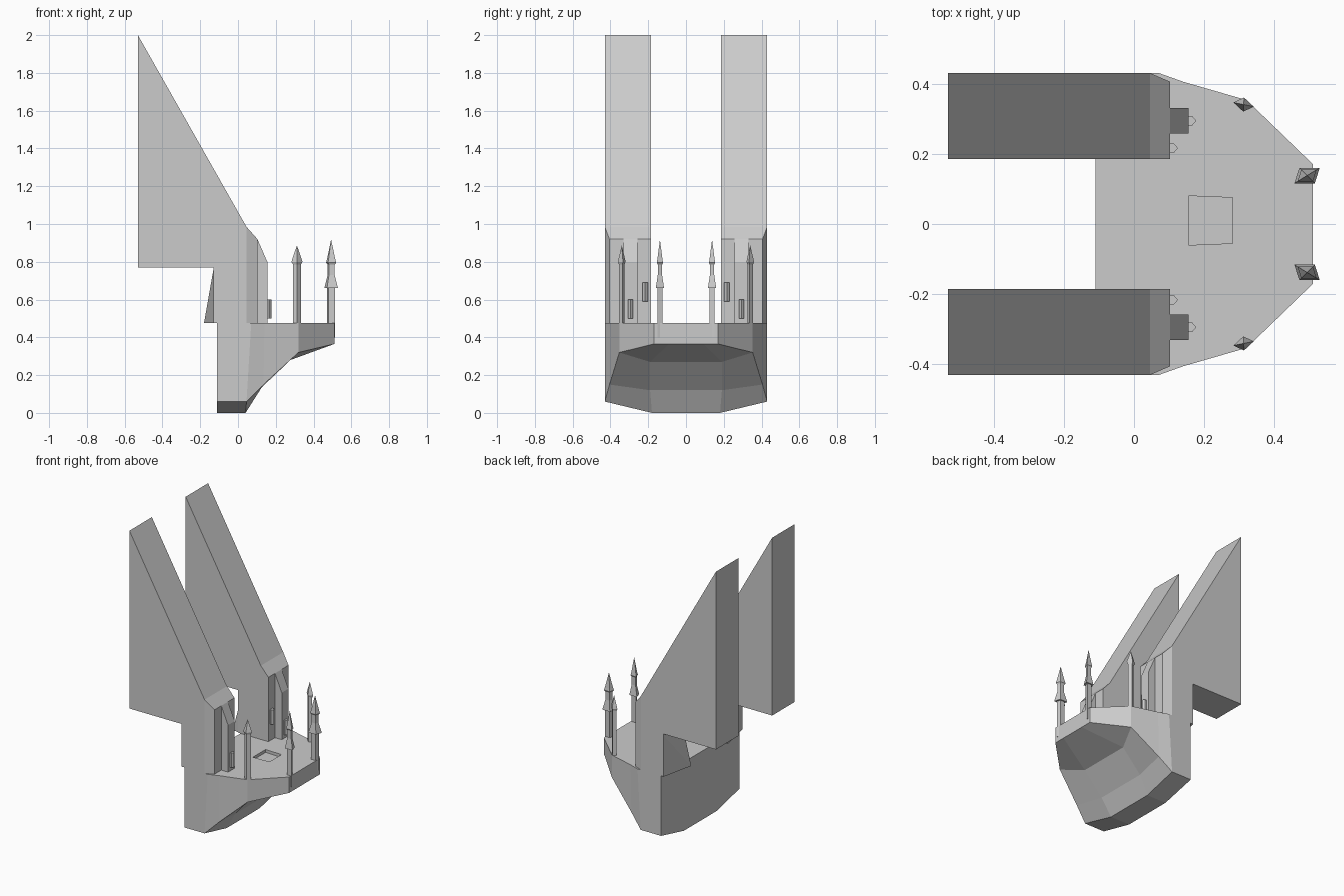
import bpy, bmesh
from mathutils import Vector

cube = bpy.data.objects.get("Cube")
if cube:
    bpy.data.objects.remove(cube, do_unlink=True)

stone = bpy.data.materials.new("stone_grey")
stone.use_nodes = True
stone.diffuse_color = (0.6, 0.6, 0.6, 1)
stone.node_tree.nodes["Principled BSDF"].inputs["Base Color"].default_value = (0.6, 0.6, 0.6, 1)

DECK = 0.475


def finish(name, bm, recalc=True):
    if recalc:
        bmesh.ops.recalc_face_normals(bm, faces=bm.faces[:])
    mesh = bpy.data.meshes.new(name)
    bm.to_mesh(mesh)
    bm.free()
    mesh.materials.append(stone)
    obj = bpy.data.objects.new(name, mesh)
    bpy.context.collection.objects.link(obj)
    return obj


def loft(name, rings):
    """Skin equal-length closed rings and cap both ends."""
    bm = bmesh.new()
    rows = [[bm.verts.new(p) for p in ring] for ring in rings]
    n = len(rows[0])
    for a, b in zip(rows, rows[1:]):
        for i in range(n):
            j = (i + 1) % n
            bm.faces.new((a[i], a[j], b[j], b[i]))
    bm.faces.new(rows[0])
    bm.faces.new(rows[-1])
    return finish(name, bm)


def prism(name, outline, shift):
    """Sweep a flat outline along a straight vector."""
    shift = Vector(shift)
    return loft(name, [outline, [Vector(p) + shift for p in outline]])


def panel(name, corners):
    """Raised panel with a bevelled rim and a sunken middle."""
    bm = bmesh.new()
    face = bm.faces.new([bm.verts.new(c) for c in corners])
    face.normal_update()
    if face.normal.x < 0:
        face.normal_flip()
    for width, depth in ((0.006, 0.014), (0.008, 0), (0.008, -0.009)):
        bmesh.ops.inset_region(bm, faces=[face], thickness=width, depth=depth)
    return finish(name, bm, recalc=False)


def tower(name, centre, a, b, profile):
    """Four-sided spire from (height, scale) pairs."""
    a, b, c = Vector(a), Vector(b), Vector(centre)
    rings = []
    for z, k in profile:
        corners = [c + k * (u * a + v * b) for u, v in ((1, 1), (1, -1), (-1, -1), (-1, 1))]
        rings.append([(p.x, p.y, z) for p in corners])
    return loft(name, rings)


# Hull: stations of (top x, side x, keel x, side y, side z, keel y, keel z)
stations = [
    (-0.11, -0.11, -0.11, 0.43, 0.06, 0.18, 0.0),
    (0.07, 0.045, 0.04, 0.43, 0.06, 0.18, 0.0),
    (0.14, 0.135, 0.11, 0.405, 0.15, 0.19, 0.12),
    (0.32, 0.32, 0.25, 0.353, 0.32, 0.19, 0.27),
    (0.51, 0.51, 0.51, 0.17, 0.365, 0.09, 0.365),
]
rings = []
for xt, xs, xk, ys, zs, yk, zk in stations:
    half = [(xt, ys, DECK), (xs, ys, zs), (xk, yk, zk)]
    rings.append(half + [(x, -y, z) for x, y, z in reversed(half)])
hull = loft("hull", rings)

# Sunken deck hatch
cutter = prism("hatch_cutter", [(0.155, -0.06, 0.455), (0.155, 0.08, 0.455),
                                (0.28, 0.075, 0.455), (0.28, -0.055, 0.455)], (0, 0, 0.1))
cutter.hide_render = True
cut = hull.modifiers.new("hatch", "BOOLEAN")
cut.operation = "DIFFERENCE"
cut.solver = "EXACT"
cut.object = cutter
bpy.context.view_layer.objects.active = hull
bpy.ops.object.modifier_apply(modifier=cut.name)
bpy.data.objects.remove(cutter, do_unlink=True)

# Front panel on the bow
panel("bow_panel", [(0.51, y, z) for y, z in
                    ((-0.09, 0.385), (0.09, 0.385), (0.09, 0.46), (-0.09, 0.46))])

for s, side in ((1, "left"), (-1, "right")):
    inner, outer = 0.185 * s, 0.43 * s

    # Tall slanted fin
    fin = [(-0.53, 2.0), (0.045, 0.985), (0.045, DECK), (-0.13, DECK), (-0.13, 0.77), (-0.53, 0.77)]
    prism(f"fin_{side}", [(x, inner, z) for x, z in fin], (0, outer - inner, 0))

    # Chamfered front of the fin
    loft(f"fin_front_{side}", [
        [(0.045, inner, DECK), (0.045, outer, DECK), (0.045, outer, 0.985), (0.045, inner, 0.985)],
        [(0.103, inner, DECK), (0.103, 0.405 * s, DECK), (0.103, 0.405 * s, 0.92), (0.103, inner, 0.92)]])

    # Buttress standing against the fin
    buttress = [(0.09, DECK), (0.155, DECK), (0.155, 0.8), (0.103, 0.92), (0.09, 0.92)]
    prism(f"buttress_{side}", [(x, 0.257 * s, z) for x, z in buttress], (0, 0.073 * s, 0))

    # Pointed lamps
    for name, x, y, z in (("buttress_lamp", 0.155, 0.294, 0.5), ("fin_lamp", 0.103, 0.216, 0.59)):
        plan = [(0, -0.014), (0.01, -0.014), (0.022, 0), (0.01, 0.014), (0, 0.014)]
        prism(f"{name}_{side}", [(x + u, s * (y + v), z) for u, v in plan], (0, 0, 0.1))

    # Wedge brace under the rear overhang
    bm = bmesh.new()
    for p in ((-0.13, 0.43, 0.76), (-0.13, 0.43, DECK), (-0.18, 0.2, DECK),
              (-0.13, 0.19, DECK), (-0.13, 0.19, 0.64)):
        bm.verts.new((p[0], p[1] * s, p[2]))
    bmesh.ops.convex_hull(bm, input=bm.verts[:])
    finish(f"rear_brace_{side}", bm)

    # Slanted panel on the side of the bow
    corners = []
    for u, v in ((0.13, 0.14), (0.87, 0.14), (0.87, 0.88), (0.13, 0.88)):
        low = Vector((0.32, 0.353 * s, 0.32)).lerp(Vector((0.51, 0.17 * s, 0.365)), u)
        corners.append((low.x, low.y, low.z + v * (DECK - low.z)))
    panel(f"side_panel_{side}", corners)

    # Spires on the deck edge
    tower(f"side_spire_{side}", (0.312, 0.34 * s, 0), (0.015, 0.007 * s, 0), (0.014, -0.013 * s, 0),
          [(0.36, 0.72), (0.785, 0.72), (0.8, 1), (0.82, 0.8), (0.885, 0.02)])
    tower(f"bow_spire_{side}", (0.493, 0.138 * s, 0), (0.029, 0, 0), (0.007, 0.022 * s, 0),
          [(0.4, 0.6), (0.66, 0.6), (0.66, 1), (0.73, 0.52), (0.785, 0.52),
           (0.795, 0.75), (0.815, 0.6), (0.915, 0.02)])
